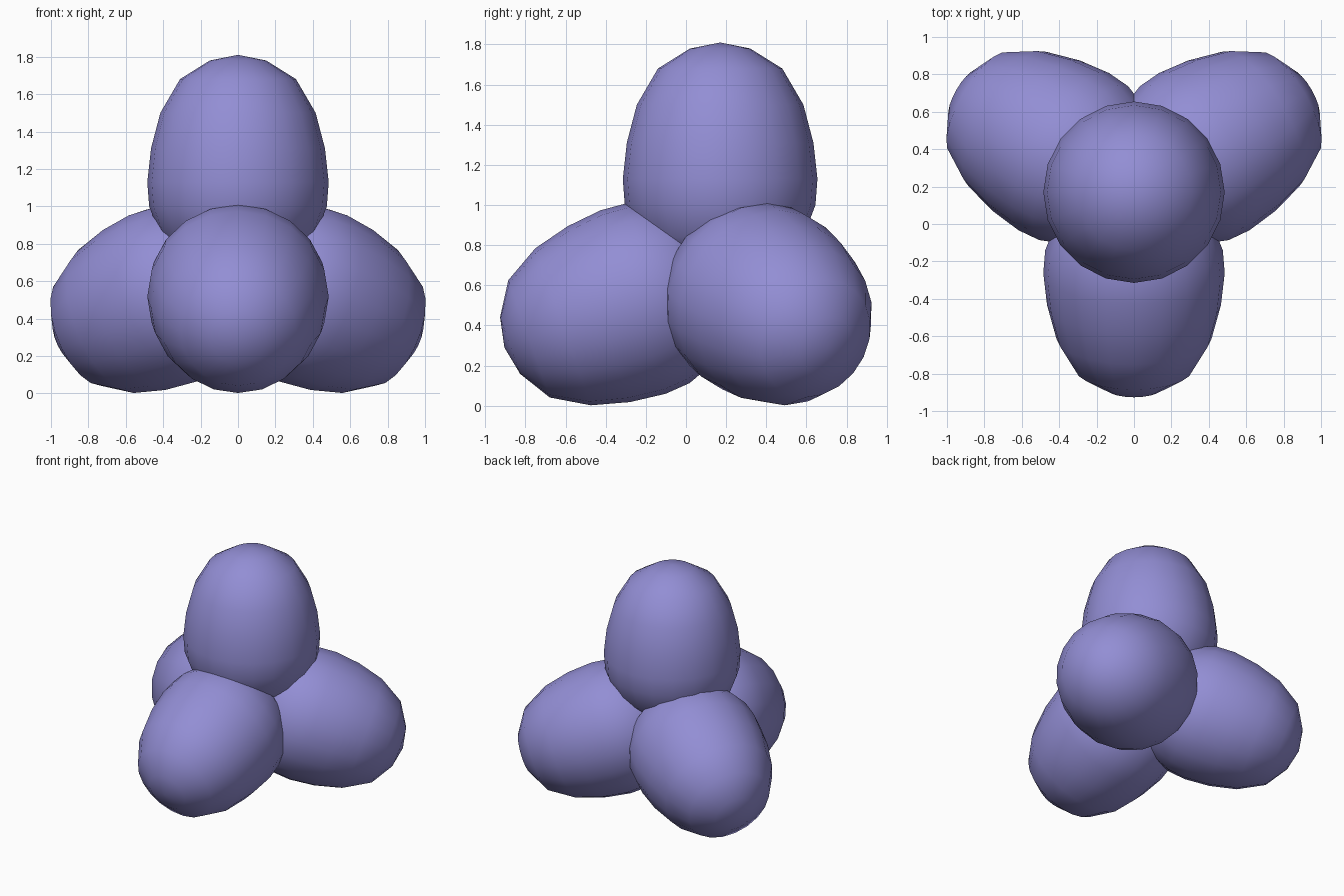
import bpy
import bmesh
from math import cos, sin, pi, radians
from mathutils import Vector

cube = bpy.data.objects.get("Cube")
if cube:
    bpy.data.objects.remove(cube, do_unlink=True)

# Periwinkle material
lilac = bpy.data.materials.new("periwinkle")
lilac.use_nodes = True
colour = (0.29, 0.27, 0.66, 1)
lilac.diffuse_color = colour
shader = next(n for n in lilac.node_tree.nodes if n.type == "BSDF_PRINCIPLED")
shader.inputs["Base Color"].default_value = colour
shader.inputs["Roughness"].default_value = 0.6

CENTRE = Vector((0, 0.17, 0.67))
SIDES = 20
TIP = 1.14
# Egg outline: (distance from the shared centre, radius)
PROFILE = [(0.07, 0.31), (0.17, 0.415), (0.33, 0.475), (0.46, 0.485),
           (0.64, 0.465), (0.83, 0.415), (1.01, 0.31), (1.11, 0.15)]


def lobe(name, direction):
    """Egg-shaped lobe, turned about an axis that starts at the shared centre."""
    bm = bmesh.new()
    rings = [[bm.verts.new((r * cos(2 * pi * i / SIDES), r * sin(2 * pi * i / SIDES), t))
              for i in range(SIDES)] for t, r in PROFILE]
    for low, high in zip(rings, rings[1:]):
        for i in range(SIDES):
            j = (i + 1) % SIDES
            bm.faces.new((low[i], low[j], high[j], high[i]))
    base, tip = bm.verts.new((0, 0, 0)), bm.verts.new((0, 0, TIP))
    for i in range(SIDES):
        j = (i + 1) % SIDES
        bm.faces.new((base, rings[0][j], rings[0][i]))
        bm.faces.new((tip, rings[-1][i], rings[-1][j]))
    mesh = bpy.data.meshes.new(name)
    bm.to_mesh(mesh)
    bm.free()
    mesh.materials.append(lilac)
    ob = bpy.data.objects.new(name, mesh)
    bpy.context.collection.objects.link(ob)
    ob.location = CENTRE
    ob.rotation_euler = direction.to_track_quat("Z", "Y").to_euler()
    bpy.ops.object.select_all(action="DESELECT")
    ob.select_set(True)
    bpy.context.view_layer.objects.active = ob
    bpy.ops.object.shade_smooth_by_angle(angle=radians(50))


# Upright lobe, and three lower lobes spread as a tetrahedron
lobe("top_lobe", Vector((0, 0, 1)))
for name, turn in (("front_lobe", -90), ("left_lobe", 30), ("right_lobe", 150)):
    a = radians(turn)
    lobe(name, Vector((cos(a) * 8 ** 0.5, sin(a) * 8 ** 0.5, -1)) / 3)
